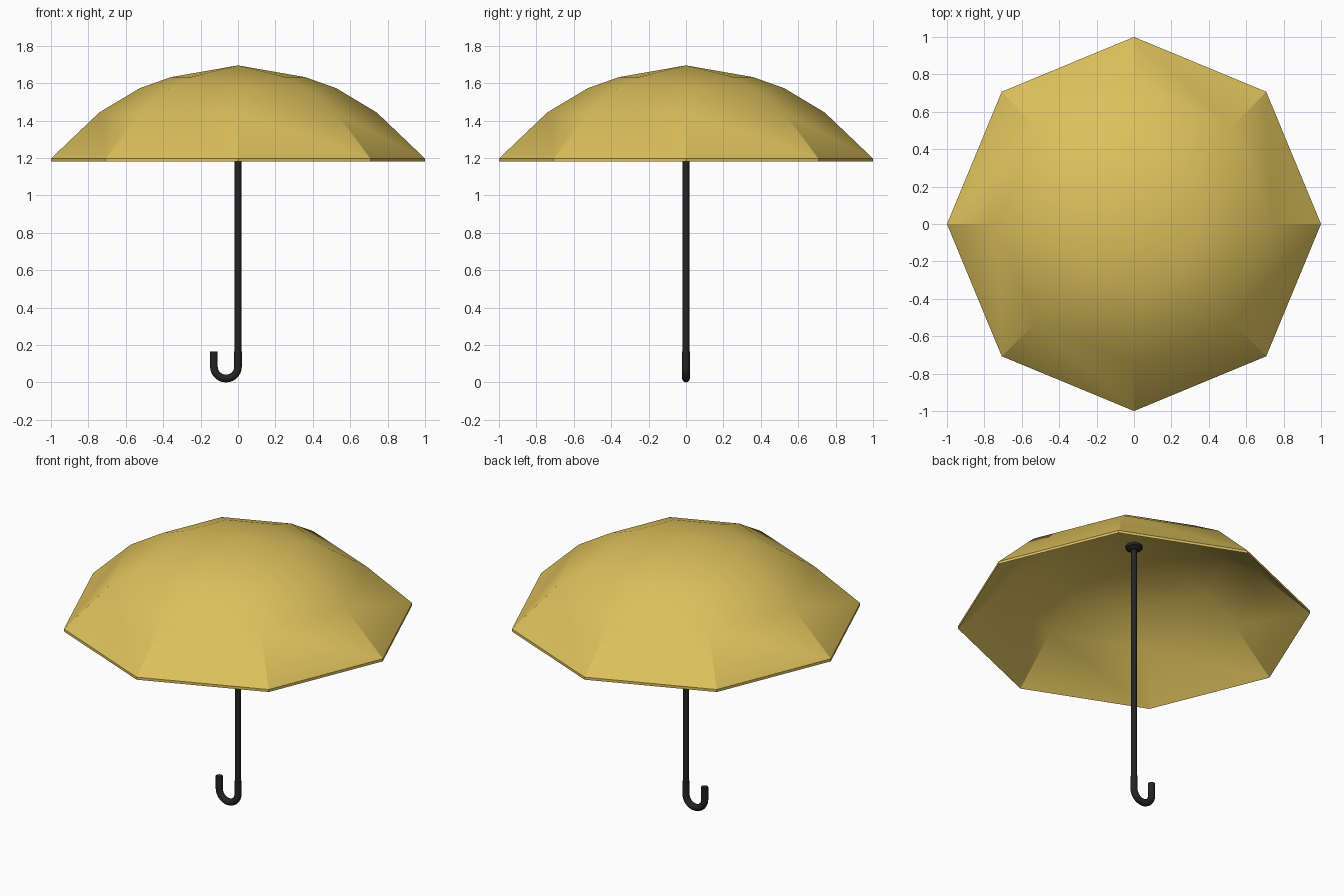
import bpy, bmesh, math
from mathutils import Vector

if "Cube" in bpy.data.objects:
    bpy.data.objects.remove(bpy.data.objects["Cube"])


def material(name, rgb):
    m = bpy.data.materials.new(name)
    m.diffuse_color = (*rgb, 1)
    m.use_nodes = True
    m.node_tree.nodes["Principled BSDF"].inputs["Base Color"].default_value = m.diffuse_color
    return m


YELLOW = material("mustard fabric", (0.72, 0.53, 0.107))
BLACK = material("black metal", (0.018, 0.018, 0.019))


def finish(name, bm, mat, angle=30):
    bmesh.ops.remove_doubles(bm, verts=bm.verts, dist=1e-5)
    bmesh.ops.recalc_face_normals(bm, faces=bm.faces)
    me = bpy.data.meshes.new(name)
    bm.to_mesh(me)
    bm.free()
    ob = bpy.data.objects.new(name, me)
    bpy.context.collection.objects.link(ob)
    me.materials.append(mat)
    bpy.ops.object.select_all(action='DESELECT')
    ob.select_set(True)
    bpy.context.view_layer.objects.active = ob
    bpy.ops.object.shade_smooth_by_angle(angle=math.radians(angle))
    return ob


def lathe(name, profile, sides, mat, angle=30):
    """Revolve an (r, z) profile that starts and ends on the axis."""
    bm = bmesh.new()
    rings = []
    for r, z in profile:
        if r == 0:
            rings.append([bm.verts.new((0, 0, z))] * sides)
        else:
            rings.append([bm.verts.new((r * math.cos(math.tau * i / sides),
                                        r * math.sin(math.tau * i / sides), z))
                          for i in range(sides)])
    for a, b in zip(rings, rings[1:]):
        for i in range(sides):
            j = (i + 1) % sides
            bm.faces.new(list(dict.fromkeys((a[i], a[j], b[j], b[i]))))
    return finish(name, bm, mat, angle)


def tube(name, path, radius, sides, mat):
    """Sweep a circle along a path lying in the xz plane."""
    bm = bmesh.new()
    pts = [Vector((x, 0, z)) for x, z in path]
    side = Vector((0, 1, 0))
    rings = []
    for k, p in enumerate(pts):
        t = (pts[min(k + 1, len(pts) - 1)] - pts[max(k - 1, 0)]).normalized()
        n = t.cross(side)
        rings.append([bm.verts.new(p + radius * (n * math.cos(math.tau * i / sides)
                                                 + side * math.sin(math.tau * i / sides)))
                      for i in range(sides)])
    for a, b in zip(rings, rings[1:]):
        for i in range(sides):
            j = (i + 1) % sides
            bm.faces.new((a[i], a[j], b[j], b[i]))
    bm.faces.new(rings[0])
    bm.faces.new(rings[-1])
    return finish(name, bm, mat, 40)


# Eight-sided canopy shell: outer skin, then the same curve just below it
dome = [(0, 1.695), (0.36, 1.632), (0.525, 1.573), (0.742, 1.443), (1.0, 1.197)]
inner = [(r, z - 0.016) for r, z in reversed(dome)]
lathe("canopy", dome + inner, 8, YELLOW)

# Shaft and the collar under the canopy
lathe("shaft", [(0, 0.14), (0.0175, 0.14), (0.0175, 1.67), (0, 1.67)], 12, BLACK, 40)
lathe("collar", [(0, 1.64), (0.03, 1.64), (0.048, 1.652), (0.048, 1.668), (0, 1.672)],
      12, BLACK)

# Hooked handle
R, r = 0.0645, 0.0205
hook = [(0, 0.165)]
hook += [(-R + R * math.cos(math.pi * i / 14), R + r - R * math.sin(math.pi * i / 14))
         for i in range(15)]
hook += [(-2 * R, 0.165)]
tube("handle", hook, r, 12, BLACK)
